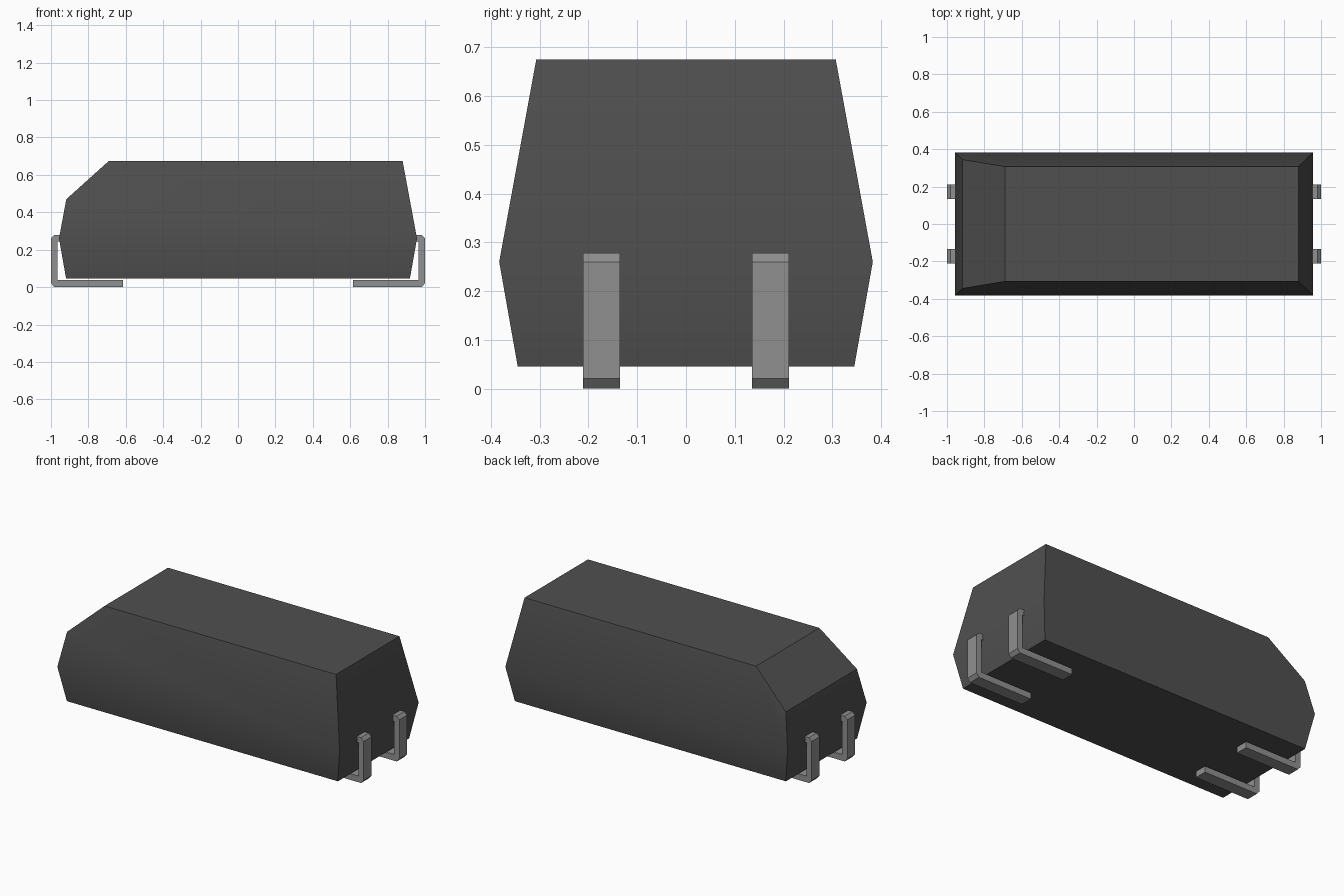
import bpy, bmesh, math
from mathutils import Vector

cube = bpy.data.objects.get("Cube")
if cube:
    bpy.data.objects.remove(cube, do_unlink=True)


def make_material(name, rgb):
    mat = bpy.data.materials.new(name)
    mat.use_nodes = True
    mat.diffuse_color = (*rgb, 1)
    mat.node_tree.nodes["Principled BSDF"].inputs["Base Color"].default_value = (*rgb, 1)
    return mat


def add_object(name, bm, mat):
    bmesh.ops.recalc_face_normals(bm, faces=bm.faces)
    mesh = bpy.data.meshes.new(name)
    bm.to_mesh(mesh)
    bm.free()
    mesh.materials.append(mat)
    obj = bpy.data.objects.new(name, mesh)
    bpy.context.collection.objects.link(obj)
    return obj


dark = make_material("dark plastic", (0.08, 0.08, 0.08))
metal = make_material("grey metal", (0.28, 0.28, 0.28))

# Moulded body: three stacked rectangles, widest at the belt
bm = bmesh.new()
rings = []
for z, hx, hy in [(0.045, 0.919, 0.345), (0.26, 0.957, 0.383), (0.675, 0.88, 0.307)]:
    rings.append([bm.verts.new((sx * hx, sy * hy, z))
                  for sx, sy in [(-1, -1), (1, -1), (1, 1), (-1, 1)]])
bm.faces.new(rings[0])
bm.faces.new(rings[-1])
for lower, upper in zip(rings, rings[1:]):
    for i in range(4):
        j = (i + 1) % 4
        bm.faces.new((lower[i], lower[j], upper[j], upper[i]))

# Sloped cut along the upper edge of one end
a, b = Vector((-0.918, 0, 0.47)), Vector((-0.69, 0, 0.675))
d = b - a
bmesh.ops.bisect_plane(bm, geom=bm.verts[:] + bm.edges[:] + bm.faces[:],
                       plane_co=a, plane_no=(-d.z, 0, d.x), clear_outer=True)
bmesh.ops.holes_fill(bm, edges=[e for e in bm.edges if e.is_boundary])
body = add_object("body", bm, dark)
bpy.context.view_layer.objects.active = body
body.select_set(True)
bpy.ops.object.shade_smooth_by_angle(angle=math.radians(30))
body.select_set(False)

# Bent leads: foot under the body, upright, and short stub into the end
PROFILE = [(0.615, 0.003), (0.982, 0.003), (1.0, 0.021), (1.0, 0.26), (0.982, 0.278),
           (0.93, 0.278), (0.93, 0.243), (0.965, 0.243), (0.965, 0.038), (0.615, 0.038)]
PROFILE = [(x, z if z > 0.01 else 0.0) for x, z in PROFILE]


def add_lead(name, side, y):
    bm = bmesh.new()
    face = bm.faces.new([bm.verts.new((side * x, y - 0.038, z)) for x, z in PROFILE])
    ext = bmesh.ops.extrude_face_region(bm, geom=[face])
    moved = [v for v in ext["geom"] if isinstance(v, bmesh.types.BMVert)]
    bmesh.ops.translate(bm, verts=moved, vec=(0, 0.076, 0))
    # Close the starting side if the extrusion removed it
    bmesh.ops.holes_fill(bm, edges=[e for e in bm.edges if e.is_boundary])
    add_object(name, bm, metal)


for side, side_name in [(1, "left"), (-1, "right")]:
    for y, end_name in [(-0.173, "front"), (0.173, "back")]:
        add_lead(f"{end_name}_{side_name}_lead", side, y)
